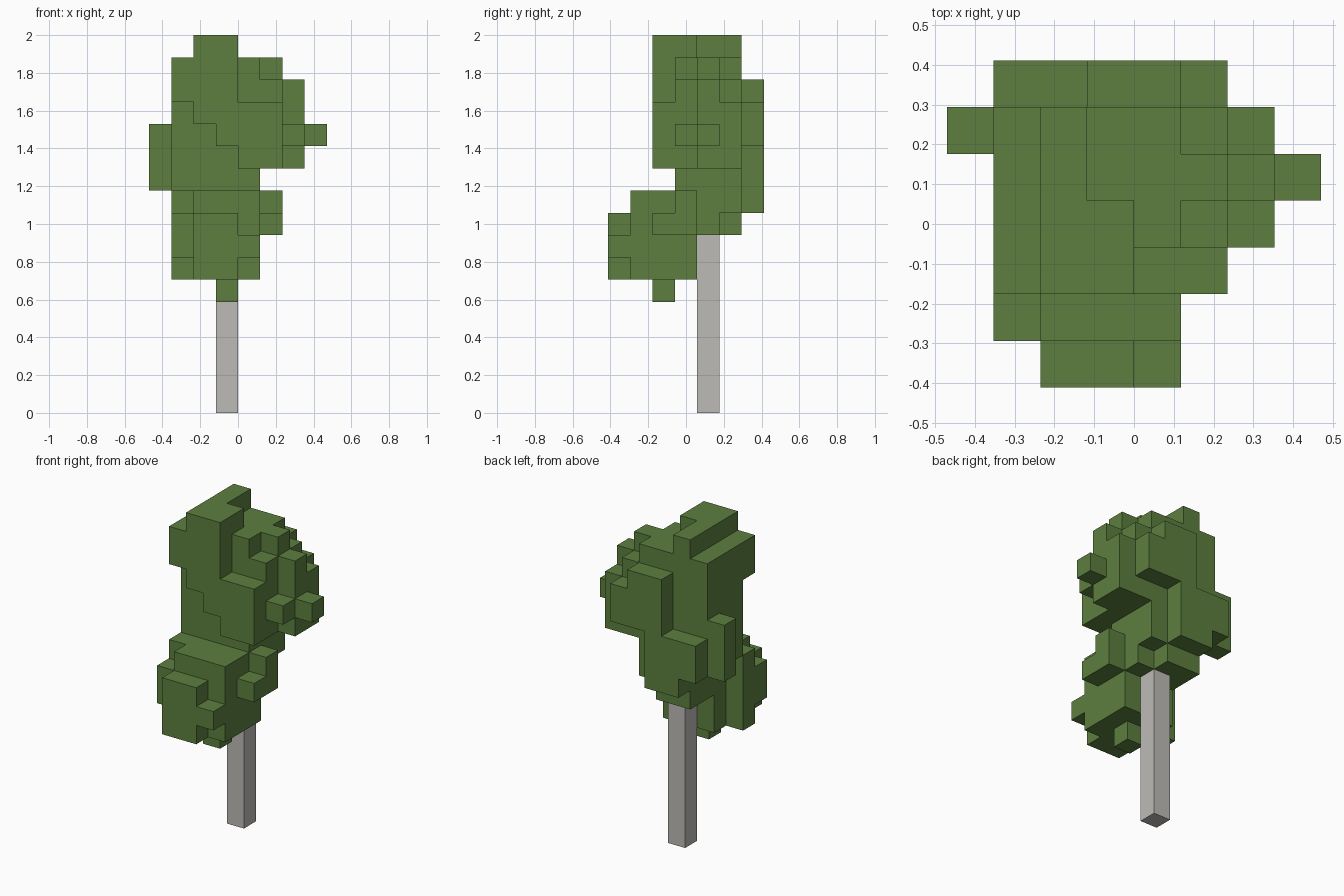
import bpy
import bmesh
from mathutils import Vector

default_cube = bpy.data.objects.get("Cube")
if default_cube:
    bpy.data.objects.remove(default_cube, do_unlink=True)

UNIT = 2 / 17                     # edge length of one block
CENTRE = Vector((4, 3.5, 0))      # grid point standing on the world origin


def make_material(name, colour):
    material = bpy.data.materials.new(name)
    material.use_nodes = True
    material.diffuse_color = (*colour, 1)
    shader = material.node_tree.nodes["Principled BSDF"]
    shader.inputs["Base Color"].default_value = (*colour, 1)
    shader.inputs["Roughness"].default_value = 0.9
    return material


def fill(boxes):
    """Return the grid cells covered by boxes given as x, y and z ranges."""
    cells = set()
    for xs, ys, zs in boxes:
        cells |= {(x, y, z) for x in range(*xs) for y in range(*ys) for z in range(*zs)}
    return cells


def build_blocks(name, cells, material):
    """Skin the cells with outer faces only and merge the flat areas."""
    bm = bmesh.new()
    for cell in cells:
        for axis in range(3):
            for side in (0, 1):
                neighbour = list(cell)
                neighbour[axis] += 2 * side - 1
                if tuple(neighbour) in cells:
                    continue
                u, v = (axis + 1) % 3, (axis + 2) % 3
                corners = []
                for du, dv in ((0, 0), (1, 0), (1, 1), (0, 1)):
                    point = Vector(cell)
                    point[axis] += side
                    point[u] += du
                    point[v] += dv
                    corners.append(bm.verts.new((point - CENTRE) * UNIT))
                bm.faces.new(corners if side else corners[::-1])
    bmesh.ops.remove_doubles(bm, verts=bm.verts, dist=UNIT / 100)
    bmesh.ops.dissolve_limit(bm, angle_limit=0.01, verts=bm.verts, edges=bm.edges)
    mesh = bpy.data.meshes.new(name)
    bm.to_mesh(mesh)
    bm.free()
    mesh.materials.append(material)
    obj = bpy.data.objects.new(name, mesh)
    bpy.context.collection.objects.link(obj)
    return obj


leaf_green = make_material("leaf green", (0.109, 0.212, 0.05))
bark_grey = make_material("pale bark grey", (0.51, 0.5, 0.475))

# Low front clump with its stepped front and hanging block
lower_clump = fill([
    ((2, 5), (1, 4), (6, 10)),
    ((1, 2), (2, 3), (6, 10)),
    ((1, 2), (1, 2), (7, 9)),
    ((2, 4), (0, 1), (6, 9)),
    ((4, 5), (0, 1), (7, 8)),
    ((3, 4), (2, 3), (5, 6)),
    ((5, 6), (2, 3), (8, 9)),
    ((5, 6), (3, 4), (8, 10)),
])

# Middle of the crown, joining both clumps above the trunk
core = fill([
    ((2, 5), (3, 5), (8, 16)),
    ((2, 4), (5, 6), (8, 9)),
    ((2, 5), (5, 6), (9, 16)),
    ((1, 2), (3, 6), (10, 16)),
    ((0, 1), (5, 6), (10, 13)),
])

# Front of the crown, its underside rising in steps
front_crown = fill([
    ((1, 2), (2, 3), (14, 16)),
    ((2, 3), (2, 3), (13, 16)),
    ((3, 4), (2, 3), (12, 16)),
    ((4, 6), (2, 3), (11, 14)),
    ((2, 4), (2, 4), (16, 17)),
    ((2, 3), (4, 6), (16, 17)),
])

# Side of the crown with the small projecting blocks
side_crown = fill([
    ((5, 6), (3, 6), (11, 15)),
    ((5, 6), (4, 5), (15, 16)),
    ((6, 7), (4, 5), (11, 15)),
    ((6, 7), (5, 6), (11, 14)),
    ((6, 7), (3, 4), (12, 13)),
    ((7, 8), (4, 5), (12, 13)),
])

# Back of the crown
back_crown = fill([
    ((3, 5), (6, 7), (12, 15)),
    ((5, 6), (6, 7), (12, 14)),
    ((2, 4), (6, 7), (9, 12)),
    ((1, 2), (6, 7), (10, 12)),
])

foliage_cells = lower_clump | core | front_crown | side_crown | back_crown
build_blocks("foliage", foliage_cells, leaf_green)
build_blocks("trunk", fill([((3, 4), (4, 5), (0, 8))]), bark_grey)
